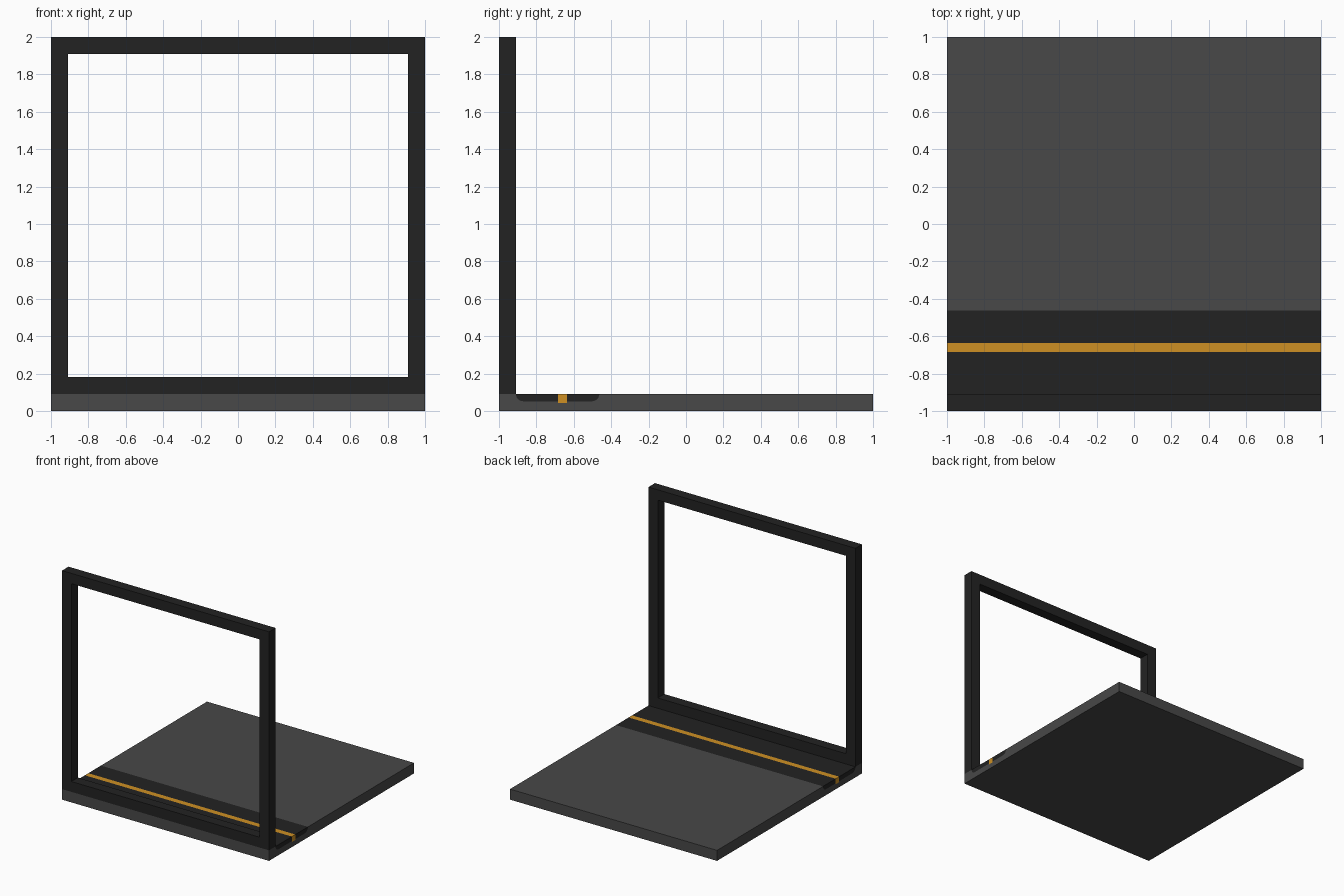
import bpy, bmesh, math

if "Cube" in bpy.data.objects:
    bpy.data.objects.remove(bpy.data.objects["Cube"])


def material(name, rgb):
    m = bpy.data.materials.new(name)
    m.diffuse_color = (*rgb, 1)
    m.use_nodes = True
    m.node_tree.nodes["Principled BSDF"].inputs["Base Color"].default_value = m.diffuse_color
    return m


GREY = material("dark grey", (0.065, 0.065, 0.065))
BLACK = material("near black", (0.0165, 0.0165, 0.0165))
AMBER = material("amber", (0.62, 0.28, 0.017))


def finish(bm, name, mat):
    bmesh.ops.recalc_face_normals(bm, faces=bm.faces)
    me = bpy.data.meshes.new(name)
    bm.to_mesh(me)
    bm.free()
    me.materials.append(mat)
    ob = bpy.data.objects.new(name, me)
    bpy.context.collection.objects.link(ob)
    return ob


def extrude_x(name, profile, mat):
    """Sweep a (y, z) outline across the full width."""
    bm = bmesh.new()
    f = bm.faces.new([bm.verts.new((-1, y, z)) for y, z in profile])
    r = bmesh.ops.extrude_face_region(bm, geom=[f])
    verts = [v for v in r["geom"] if isinstance(v, bmesh.types.BMVert)]
    bmesh.ops.translate(bm, verts=verts, vec=(2, 0, 0))
    return finish(bm, name, mat)


TOP = 0.092
FLOOR = 0.052          # bottom of the dark inlay
Y0, YA, YB, Y1 = -0.91, -0.685, -0.637, -0.463


def corner(cy, side, n=6):
    """Rounded lower corner of the inlay, from its side to its floor."""
    r = TOP - FLOOR
    return [(cy + side * r * math.cos(a), TOP - r * math.sin(a))
            for a in [math.pi / 2 * i / n for i in range(n + 1)]]


left = corner(Y0 + 0.04, -1)             # top to floor
right = corner(Y1 - 0.04, 1)[::-1]       # floor to top
slot = 0.044

# base slab with the channel for the inlays
extrude_x("base_slab", [(-1, 0), (-1, TOP)] + left
          + [(YA, FLOOR), (YA, slot), (YB, slot), (YB, FLOOR)]
          + right + [(1, TOP), (1, 0)], GREY)

# dark inlays on both sides of the amber strip
extrude_x("front_inlay", left + [(YA, FLOOR), (YA, TOP)], BLACK)
extrude_x("rear_inlay", [(YB, TOP), (YB, FLOOR)] + right, BLACK)
extrude_x("amber_strip", [(YA, slot), (YA, TOP), (YB, TOP), (YB, slot)], AMBER)

# upright square frame
bm = bmesh.new()
rings = []
for y in (-1, Y0):
    for w, lo, hi in ((1, TOP, 2), (0.91, 0.182, 1.91)):
        rings.append([bm.verts.new((x, y, z)) for x, z in
                      ((-w, lo), (w, lo), (w, hi), (-w, hi))])
fo, fi, bo, bi = rings
for a, b in ((fo, fi), (fi, bi), (bi, bo), (bo, fo)):
    for i in range(4):
        j = (i + 1) % 4
        bm.faces.new((a[i], a[j], b[j], b[i]))
finish(bm, "upright_frame", BLACK)
